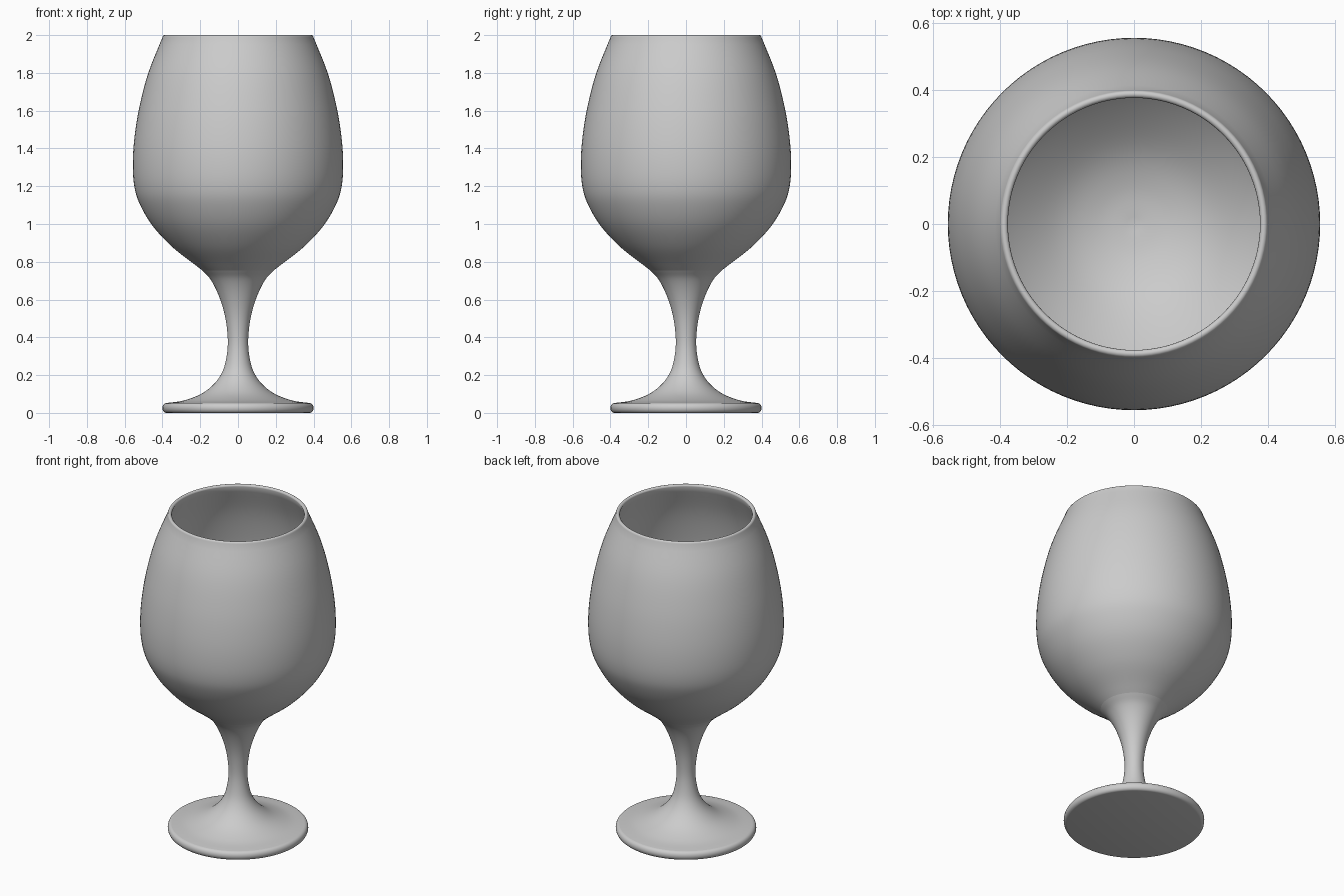
import bpy, math
from mathutils import Vector

SEGMENTS = 96

old = bpy.data.objects.get("Cube")
if old:
    bpy.data.objects.remove(old, do_unlink=True)

GREY = (0.6, 0.6, 0.6, 1.0)
mat = bpy.data.materials.new("plain grey")
mat.use_nodes = True
mat.diffuse_color = GREY
mat.node_tree.nodes["Principled BSDF"].inputs["Base Color"].default_value = GREY


def smooth_path(points, steps=5):
    """Catmull-Rom curve through (radius, height) points."""
    p = [Vector(q) for q in points]
    p = [2 * p[0] - p[1]] + p + [2 * p[-1] - p[-2]]
    out = []
    for a, b, c, d in zip(p, p[1:], p[2:], p[3:]):
        for i in range(steps):
            t = i / steps
            out.append(0.5 * (2 * b + (c - a) * t + (2 * a - 5 * b + 4 * c - d) * t ** 2
                              + (3 * b - a - 3 * c + d) * t ** 3))
    return out + [p[-2]]


def half_round(radius, height, rx, rz, start, end, steps=8):
    """Arc of an ellipse in the (radius, height) plane, angles in degrees."""
    angles = [math.radians(start + (end - start) * i / steps) for i in range(steps + 1)]
    return [Vector((radius + rx * math.cos(a), height + rz * math.sin(a))) for a in angles]


def lathe(name, profile, sharp=30):
    """Spin a bottom-to-top outer profile about z; zero radius makes a pole."""
    verts, rings = [], []
    for r, z in profile:
        count = SEGMENTS if r > 1e-5 else 1
        rings.append([len(verts) + i for i in range(count)])
        for i in range(count):
            a = math.tau * i / SEGMENTS
            verts.append((r * math.cos(a), r * math.sin(a), z))
    faces = []
    for low, high in zip(rings, rings[1:]):
        for i in range(SEGMENTS):
            j = (i + 1) % SEGMENTS
            ids = [low[i % len(low)], low[j % len(low)], high[j % len(high)], high[i % len(high)]]
            faces.append(list(dict.fromkeys(ids)))
    mesh = bpy.data.meshes.new(name)
    mesh.from_pydata(verts, [], faces)
    mesh.materials.append(mat)
    obj = bpy.data.objects.new(name, mesh)
    bpy.context.collection.objects.link(obj)
    bpy.ops.object.select_all(action="DESELECT")
    obj.select_set(True)
    bpy.context.view_layer.objects.active = obj
    bpy.ops.object.shade_smooth_by_angle(angle=math.radians(sharp))
    return obj


# Foot: flat disc with a rounded edge
lathe("foot", [Vector((0, 0))] + half_round(0.38, 0.026, 0.02, 0.026, -90, 90))

# Stem: flares down onto the foot and up into the bowl
lathe("stem", smooth_path([
    (0.38, 0.052), (0.29, 0.065), (0.2, 0.098), (0.135, 0.145), (0.092, 0.2), (0.067, 0.265),
    (0.054, 0.36), (0.06, 0.46), (0.078, 0.55), (0.11, 0.64), (0.148, 0.71), (0.19, 0.755)]))

# Bowl: outer wall, rounded rim, then the inner wall down to the axis
outer = smooth_path([
    (0.19, 0.755), (0.235, 0.79), (0.35, 0.88), (0.452, 0.99), (0.52, 1.105), (0.549, 1.2),
    (0.557, 1.32), (0.548, 1.46), (0.522, 1.62), (0.475, 1.8), (0.4, 1.988)])
rim = half_round(0.3885, 1.988, 0.0115, 0.012, 0, 180)
inner = smooth_path([
    (0.377, 1.988), (0.452, 1.8), (0.498, 1.62), (0.524, 1.46), (0.533, 1.32), (0.525, 1.2),
    (0.498, 1.115), (0.434, 1.005), (0.335, 0.9), (0.22, 0.81), (0.11, 0.765), (0, 0.75)])
lathe("bowl", outer + rim[1:] + inner[1:], sharp=40)
